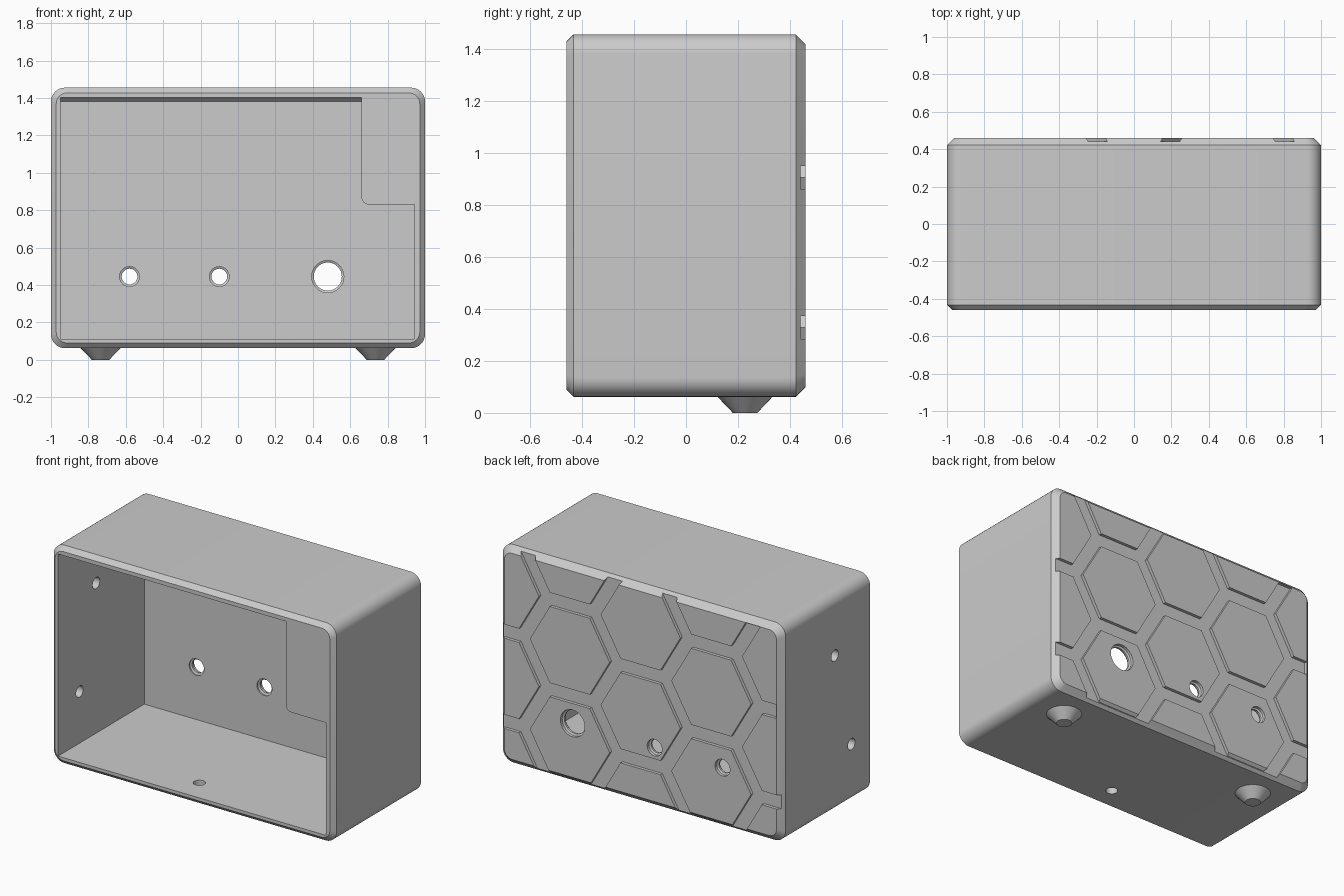
import bpy, bmesh, math
from mathutils import Vector

cube = bpy.data.objects.get("Cube")
if cube:
    bpy.data.objects.remove(cube, do_unlink=True)

grey = bpy.data.materials.new("plain grey")
grey.use_nodes = True
grey.diffuse_color = (0.6, 0.6, 0.6, 1)
grey.node_tree.nodes["Principled BSDF"].inputs["Base Color"].default_value = (0.6, 0.6, 0.6, 1)


def loft(name, solids):
    """Each solid is a list of rings with equal point counts, skinned and capped."""
    bm = bmesh.new()
    for rings in solids:
        loops = [[bm.verts.new(p) for p in ring] for ring in rings]
        n = len(loops[0])
        for a, b in zip(loops, loops[1:]):
            for i in range(n):
                j = (i + 1) % n
                bm.faces.new((a[i], a[j], b[j], b[i]))
        bm.faces.new(loops[0])
        bm.faces.new(loops[-1])
    bmesh.ops.recalc_face_normals(bm, faces=bm.faces)
    mesh = bpy.data.meshes.new(name)
    bm.to_mesh(mesh)
    bm.free()
    mesh.materials.append(grey)
    obj = bpy.data.objects.new(name, mesh)
    bpy.context.collection.objects.link(obj)
    return obj


def arc(cx, cz, r, start, end, steps):
    return [(cx + r * math.cos(math.radians(start + (end - start) * i / steps)),
             cz + r * math.sin(math.radians(start + (end - start) * i / steps)))
            for i in range(steps + 1)]


def circle(center, axis, r, sides=32):
    u = Vector((0, 0, 1)) if axis != "Z" else Vector((1, 0, 0))
    v = Vector((1, 0, 0)) if axis == "Y" else Vector((0, 1, 0))
    return [Vector(center) + r * (math.cos(t) * u + math.sin(t) * v)
            for t in (2 * math.pi * i / sides for i in range(sides))]


def box_rings(x0, x1, y0, y1, z0, z1):
    return [[(x0, y, z0), (x1, y, z0), (x1, y, z1), (x0, y, z1)] for y in (y0, y1)]


def cut(target, cutter):
    mod = target.modifiers.new("cut", "BOOLEAN")
    mod.operation = "DIFFERENCE"
    mod.solver = "EXACT"
    mod.object = cutter
    bpy.context.view_layer.objects.active = target
    bpy.ops.object.modifier_apply(modifier=mod.name)
    bpy.data.objects.remove(cutter, do_unlink=True)


def smooth(obj):
    bpy.ops.object.select_all(action="DESELECT")
    obj.select_set(True)
    bpy.context.view_layer.objects.active = obj
    bpy.ops.object.shade_smooth_by_angle(angle=math.radians(25))


# Outer shell: rounded rectangle with chamfered front and back edges
BOTTOM, TOP = 0.062, 1.455


def shell_ring(y, inset):
    r = 0.075 - inset * 0.6
    x, lo, hi = 1 - inset - r, BOTTOM + inset + r, TOP - inset - r
    corners = [(x, hi, 0), (-x, hi, 90), (-x, lo, 180), (x, lo, 270)]
    return [(px, y, pz) for cx, cz, a in corners
            for px, pz in arc(cx, cz, r, a, a + 90, 8)]


case = loft("case", [[shell_ring(-0.46, 0.028), shell_ring(-0.432, 0),
                      shell_ring(0.422, 0), shell_ring(0.46, 0.038)]])


# Cavity open to the front, with a solid corner block and a bevelled ceiling edge
def cavity_ring(y, top):
    pts = [(-0.95, top), (-0.95, 0.11), (0.945, 0.11), (0.945, 0.83)]
    pts += arc(0.70, 0.87, 0.04, 270, 180, 6) + [(0.66, top)]
    return [(x, y, z) for x, z in pts]


cut(case, loft("cavity_cutter", [[cavity_ring(-0.5, 1.402), cavity_ring(0.385, 1.402),
                                  cavity_ring(0.41, 1.38)]]))

# Honeycomb grooves on the back: a slab with the hexagon tiles left out
PITCH, TILE, ROW = 1 / 3, 0.282, 0.905
STEP = PITCH * math.sqrt(3)
hexes = []
for col in range(-2, 3):
    for row in range(-2, 3):
        cx = col * PITCH * 1.5
        cz = ROW + row * STEP + (STEP / 2 if col % 2 == 0 else 0)
        hexes.append([[(x, y, z) for x, z in arc(cx, cz, TILE, 0, 300, 5)]
                      for y in (0.40, 0.55)])
grooves = loft("groove_cutter", [box_rings(-1.1, 1.1, 0.44, 0.5, -0.1, 1.6)])
cut(grooves, loft("hexagon_cutter", hexes))
# Grooves stop at the flat face around one upper corner
for limits in ((-1.2, -0.96, 0.3, 0.6, 0.7, 1.7), (-1.2, -0.6, 0.3, 0.6, 1.417, 1.7)):
    cut(grooves, loft("corner_limit", [box_rings(*limits)]))
cut(case, grooves)

# Chamfered holes through the back wall
for x, r in ((-0.58, 0.042), (-0.10, 0.042), (0.48, 0.075)):
    stations = ((0.39, r + 0.011), (0.418, r + 0.011), (0.424, r),
                (0.436, r), (0.442, r + 0.011), (0.5, r + 0.011))
    cut(case, loft("back_hole_cutter",
                   [[circle((x, y, 0.445), "Y", s) for y, s in stations]]))

# Small screw holes in the side wall and the floor
for y, z in ((-0.075, 1.07), (-0.243, 0.44)):
    cut(case, loft("side_hole_cutter",
                   [[circle((x, y, z), "X", 0.036) for x in (-1.1, -0.9)]]))
cut(case, loft("floor_hole_cutter",
               [[circle((-0.07, -0.29, z), "Z", 0.036) for z in (0, 0.15)]]))
smooth(case)

# Tapered feet under the rear edge
for side, x in (("left", 0.735), ("right", -0.735)):
    foot = loft(side + "_foot", [[circle((x, 0.227, z), "Z", r)
                                  for z, r in ((0, 0.047), (BOTTOM + 0.002, 0.108))]])
    smooth(foot)
